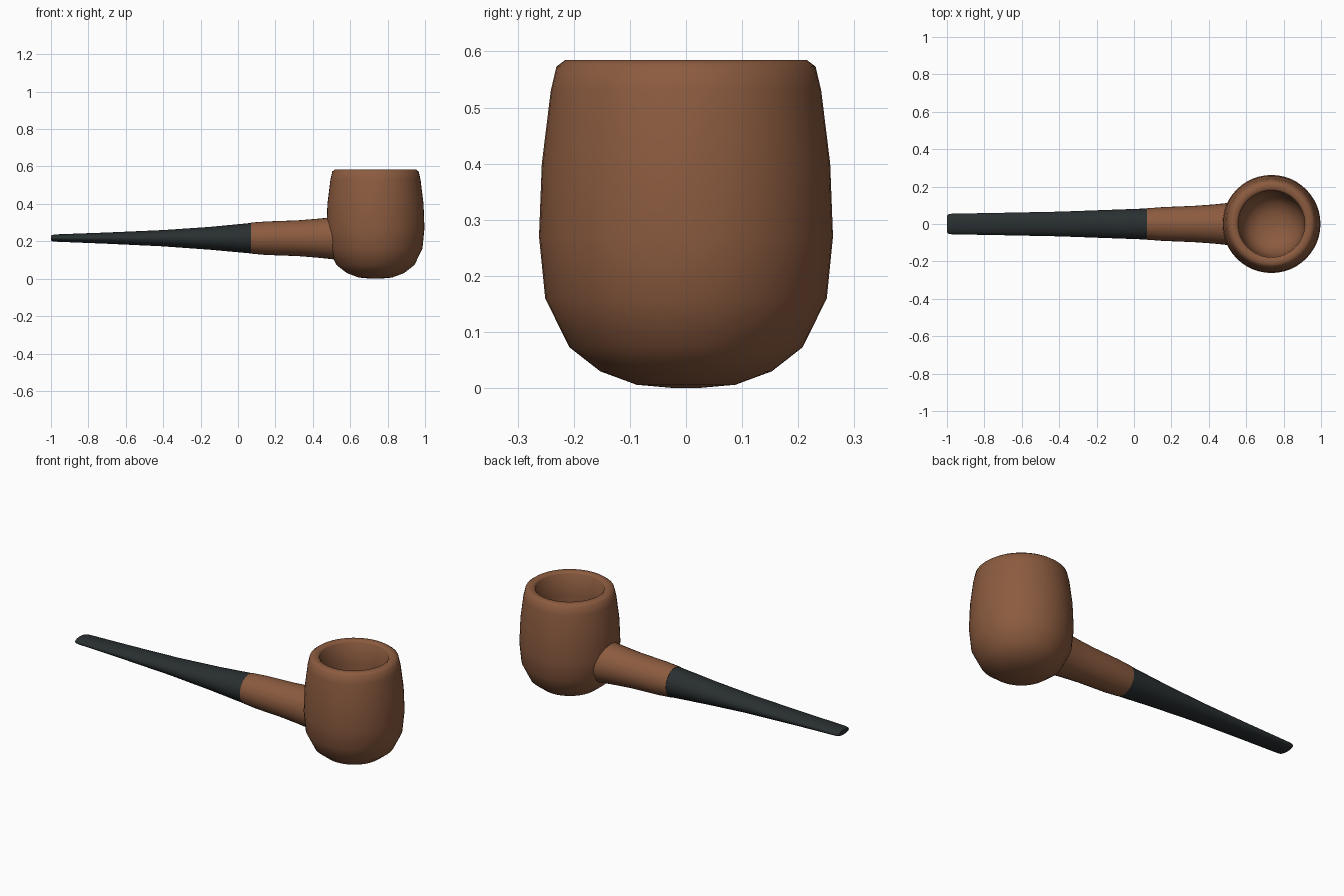
import bpy, bmesh
from math import sin, cos, pi

if "Cube" in bpy.data.objects:
    bpy.data.objects.remove(bpy.data.objects["Cube"])


def material(name, color):
    m = bpy.data.materials.new(name)
    m.diffuse_color = color
    m.use_nodes = True
    m.node_tree.nodes["Principled BSDF"].inputs["Base Color"].default_value = m.diffuse_color
    return m


def loft(name, rings, mat, angle=0.7):
    """Skin a list of equal-length point rings and cap both ends."""
    bm = bmesh.new()
    loops = [[bm.verts.new(p) for p in ring] for ring in rings]
    n = len(loops[0])
    for a, b in zip(loops, loops[1:]):
        for i in range(n):
            j = (i + 1) % n
            bm.faces.new((a[i], a[j], b[j], b[i]))
    bm.faces.new(loops[0])
    bm.faces.new(loops[-1])
    bmesh.ops.recalc_face_normals(bm, faces=bm.faces)
    me = bpy.data.meshes.new(name)
    bm.to_mesh(me)
    bm.free()
    me.materials.append(mat)
    ob = bpy.data.objects.new(name, me)
    bpy.context.collection.objects.link(ob)
    bpy.ops.object.select_all(action='DESELECT')
    bpy.context.view_layer.objects.active = ob
    ob.select_set(True)
    bpy.ops.object.shade_smooth_by_angle(angle=angle)
    return ob


def turned(profile, cx, n=48):
    """Rings around a vertical axis, from (radius, z) pairs."""
    return [[(cx + r * cos(2 * pi * i / n), r * sin(2 * pi * i / n), z)
             for i in range(n)] for r, z in profile]


def tube(sections, n=32):
    """Elliptical rings along x, from (x, half width, z low, z high)."""
    return [[(x, w * cos(2 * pi * i / n),
              (lo + hi) / 2 + (hi - lo) / 2 * sin(2 * pi * i / n))
             for i in range(n)] for x, w, lo, hi in sections]


wood = material("briar_wood", (0.26, 0.105, 0.05, 1))
black = material("black_stem", (0.022, 0.028, 0.03, 1))

# Bowl: outer wall, rim, then down into the rounded chamber
loft("bowl", turned([
    (0.02, 0.0), (0.088, 0.006), (0.153, 0.03), (0.208, 0.073),
    (0.251, 0.16), (0.262, 0.27), (0.257, 0.40), (0.241, 0.53),
    (0.231, 0.573), (0.215, 0.585), (0.188, 0.585), (0.178, 0.575),
    (0.176, 0.45), (0.172, 0.30), (0.158, 0.22), (0.12, 0.165),
    (0.065, 0.14), (0.015, 0.135)], 0.735), wood, 0.8)

# Shank: flares slightly into the bowl
loft("shank", tube([
    (0.07, 0.084, 0.134, 0.300), (0.15, 0.090, 0.127, 0.306),
    (0.32, 0.097, 0.121, 0.312), (0.42, 0.104, 0.113, 0.320),
    (0.48, 0.110, 0.107, 0.326), (0.54, 0.118, 0.100, 0.334)]), wood)

# Stem: tapers to a flat, wide bit with a rounded end
loft("stem", tube([
    (-1.0, 0.044, 0.204, 0.230), (-0.992, 0.052, 0.200, 0.234),
    (-0.975, 0.055, 0.198, 0.237), (-0.7, 0.060, 0.187, 0.247),
    (-0.4, 0.066, 0.173, 0.260), (-0.15, 0.075, 0.155, 0.277),
    (0.07, 0.083, 0.135, 0.298)]), black)
